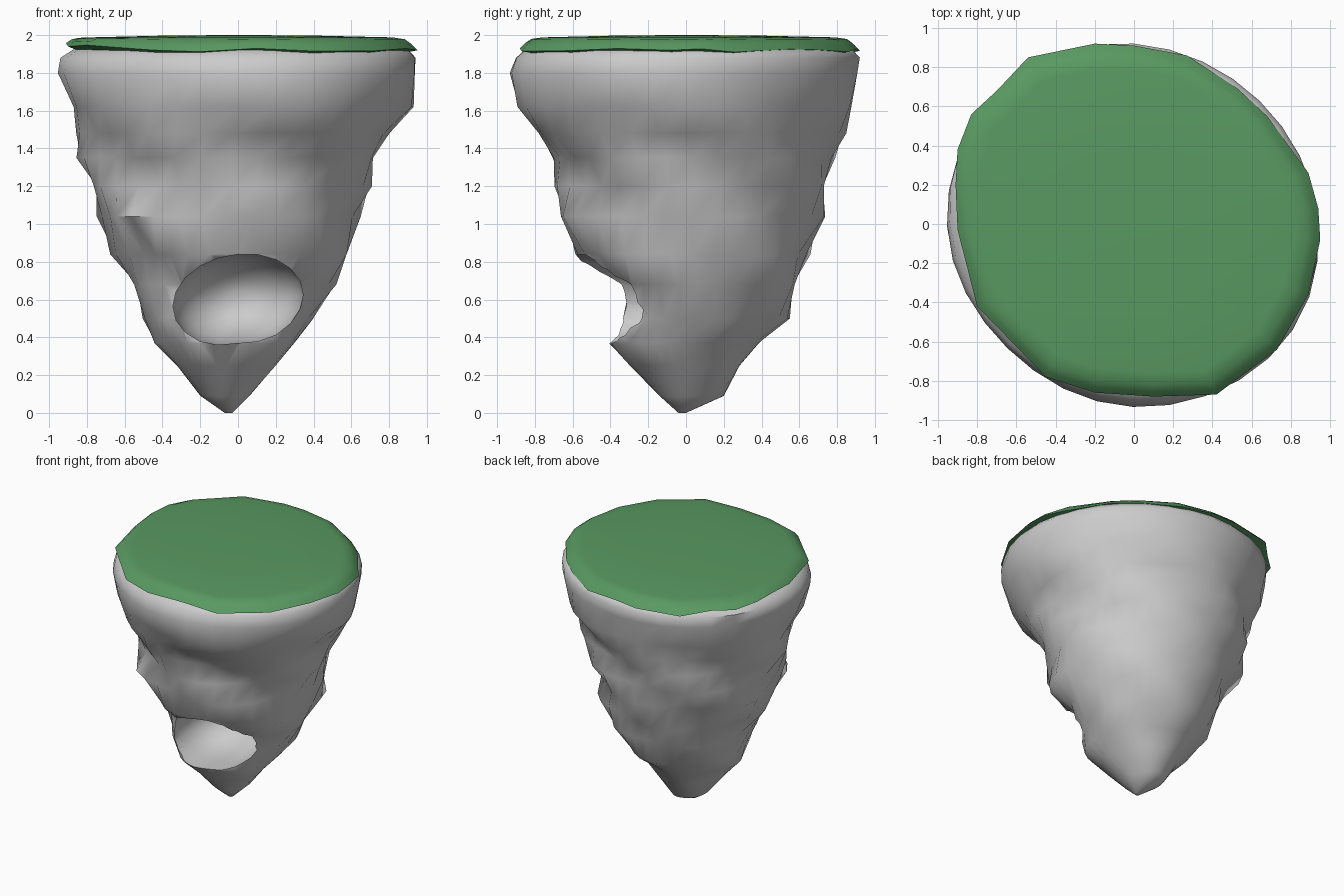
import bpy, bmesh
from math import sin, cos, pi, tau, sqrt

if "Cube" in bpy.data.objects:
    bpy.data.objects.remove(bpy.data.objects["Cube"])


def loft(name, rings, angle=60):
    """Skin a list of equal-length point rings into a smooth closed object."""
    bm = bmesh.new()
    loops = [[bm.verts.new(p) for p in r] for r in rings]
    n = len(loops[0])
    for a, b in zip(loops, loops[1:]):
        for i in range(n):
            j = (i + 1) % n
            bm.faces.new((a[i], a[j], b[j], b[i]))
    bm.faces.new(loops[0][::-1])
    bm.faces.new(loops[-1])
    bmesh.ops.recalc_face_normals(bm, faces=bm.faces)
    me = bpy.data.meshes.new(name)
    bm.to_mesh(me)
    bm.free()
    ob = bpy.data.objects.new(name, me)
    bpy.context.collection.objects.link(ob)
    smooth(ob, angle)
    return ob


def smooth(ob, angle):
    bpy.ops.object.select_all(action='DESELECT')
    ob.select_set(True)
    bpy.context.view_layer.objects.active = ob
    bpy.ops.object.shade_smooth_by_angle(angle=angle * pi / 180)


# Rock: height, then left / right / front / back extents
LEVELS = [
    (0.00, -0.07, -0.03, -0.04, 0.00),
    (0.09, -0.20, 0.06, -0.14, 0.20),
    (0.25, -0.32, 0.20, -0.29, 0.29),
    (0.37, -0.43, 0.31, -0.41, 0.38),
    (0.50, -0.50, 0.39, -0.42, 0.53),
    (0.68, -0.55, 0.50, -0.46, 0.59),
    (0.84, -0.64, 0.60, -0.57, 0.64),
    (1.04, -0.75, 0.62, -0.66, 0.71),
    (1.20, -0.76, 0.68, -0.66, 0.76),
    (1.35, -0.82, 0.74, -0.70, 0.77),
    (1.48, -0.84, 0.80, -0.80, 0.82),
    (1.62, -0.89, 0.91, -0.88, 0.88),
    (1.80, -0.95, 0.94, -0.93, 0.91),
    (1.88, -0.94, 0.94, -0.90, 0.92),
    (1.925, -0.87, 0.90, -0.85, 0.88),
]
SIDES = 32
rings = []
for z, l, r, f, b in LEVELS:
    # spiral ridges fade out towards the tip and the rim
    amp = 0.06 * max(0, sin(pi * min(1, z / 1.85)))
    ring = []
    for i in range(SIDES):
        t = tau * i / SIDES
        k = 1 + amp * sin(5 * (t + 2.5 * z) + 0.4) - 0.02 * z * sin(2 * t)
        ring.append(((l + r) / 2 + (r - l) / 2 * k * cos(t),
                     (f + b) / 2 + (b - f) / 2 * k * sin(t), z))
    rings.append(ring)
rock = loft("rock", rings)

# Cave: tunnel with a rounded end, cut into the front
cave_rings = []
stations = [(-1.0, 1.0), (-0.22, 1.0)]
stations += [(-0.22 + 0.38 * s, sqrt(1 - s * s)) for s in (0.3, 0.55, 0.75, 0.9, 0.98)]
for y, s in stations:
    cave_rings.append([])
    for i in range(20):
        t = tau * i / 20
        z = max(-0.225, 0.245 * sin(t))
        cave_rings[-1].append((0.345 * s * cos(t), y, 0.595 + s * z + 0.03 * s * cos(t)))
cutter = loft("cave_cutter", cave_rings)
cutter.hide_render = True
mod = rock.modifiers.new("cave", 'BOOLEAN')
mod.object = cutter
mod.operation = 'DIFFERENCE'
mod.solver = 'EXACT'
bpy.context.view_layer.objects.active = rock
bpy.ops.object.modifier_apply(modifier=mod.name)
bpy.data.objects.remove(cutter)
smooth(rock, 55)

# Grass: irregular rounded lid over the rock
OUTLINE = [
    (0.95, -0.08), (0.94, 0.08), (0.89, 0.26), (0.68, 0.55), (0.53, 0.69),
    (0.27, 0.86), (0.0, 0.91), (-0.2, 0.92), (-0.54, 0.85), (-0.70, 0.68),
    (-0.83, 0.56), (-0.90, 0.38), (-0.91, 0.2), (-0.90, -0.03), (-0.80, -0.42),
    (-0.45, -0.78), (-0.2, -0.86), (0.1, -0.88), (0.42, -0.87), (0.73, -0.64),
    (0.89, -0.36),
]
grass_rings = []
for s, z, wave in [(0.94, 1.908, 0.5), (1.0, 1.92, 1), (0.97, 1.95, 0.7),
                   (0.93, 1.978, 0.2), (0.86, 1.988, 0), (0.45, 1.997, 0), (0.1, 2.0, 0)]:
    grass_rings.append([(x * s, y * s, z + wave * (0.01 * sin(2.3 * i)
                         + 0.1 * max(0, -x - 0.6)))
                        for i, (x, y) in enumerate(OUTLINE)])
grass = loft("grass", grass_rings, angle=70)
green = bpy.data.materials.new("grass_green")
green.diffuse_color = (0.1, 0.32, 0.12, 1)
green.use_nodes = True
green.node_tree.nodes["Principled BSDF"].inputs["Base Color"].default_value = green.diffuse_color
grass.data.materials.append(green)
